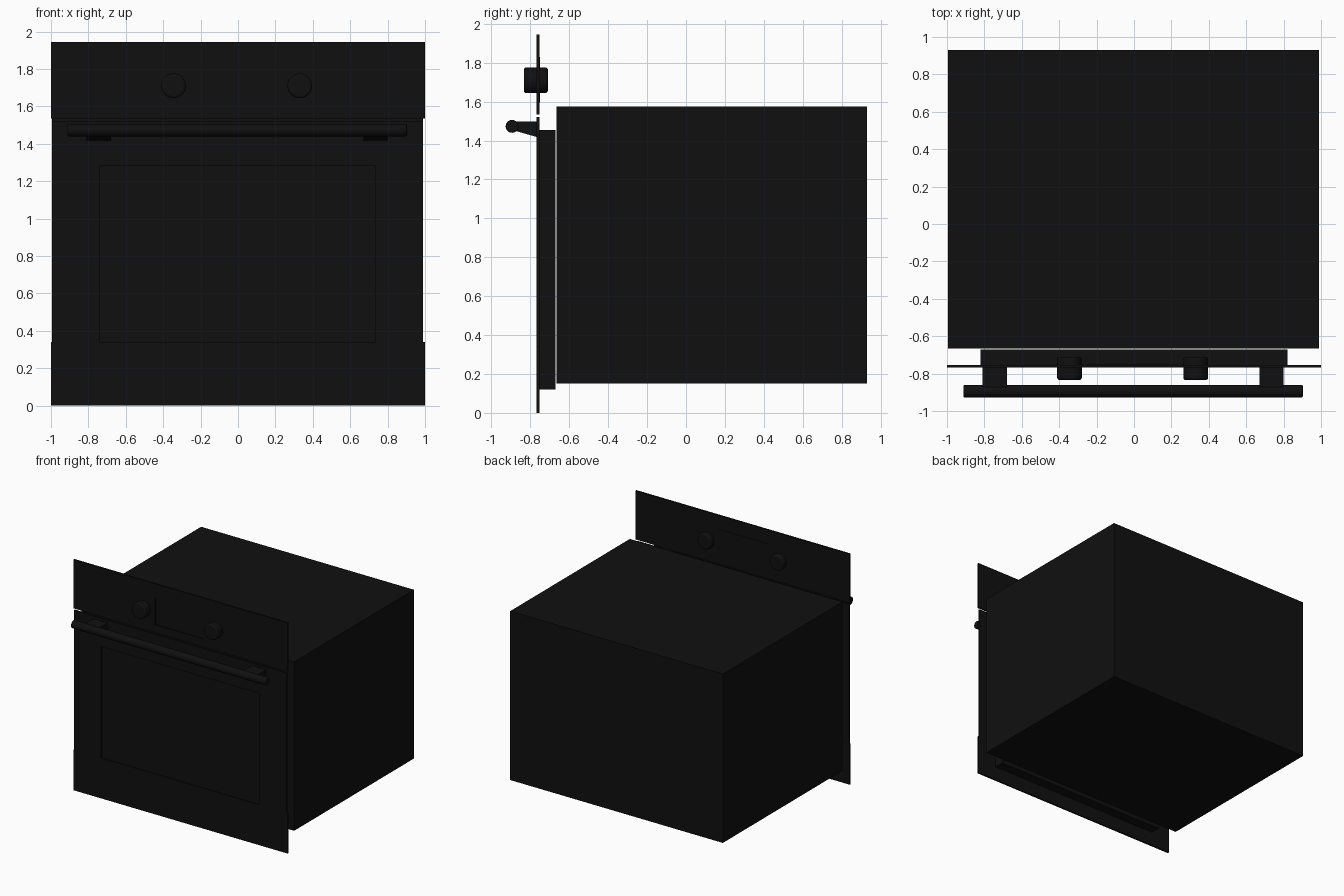
import bpy, bmesh
from math import pi
from mathutils import Matrix

if "Cube" in bpy.data.objects:
    bpy.data.objects.remove(bpy.data.objects["Cube"])

black = bpy.data.materials.new("black_enamel")
black.diffuse_color = (0.005, 0.005, 0.005, 1)
black.use_nodes = True
black.node_tree.nodes["Principled BSDF"].inputs["Base Color"].default_value = black.diffuse_color


def finish(name, bm, bevel=0.0, smooth=False):
    bmesh.ops.recalc_face_normals(bm, faces=bm.faces)
    me = bpy.data.meshes.new(name)
    bm.to_mesh(me)
    bm.free()
    ob = bpy.data.objects.new(name, me)
    bpy.context.collection.objects.link(ob)
    me.materials.append(black)
    if bevel:
        m = ob.modifiers.new("bevel", 'BEVEL')
        m.width, m.segments = bevel, 3
        m.limit_method, m.angle_limit = 'ANGLE', 0.7
    if smooth:
        bpy.ops.object.select_all(action='DESELECT')
        ob.select_set(True)
        bpy.context.view_layer.objects.active = ob
        bpy.ops.object.shade_smooth_by_angle()
    return ob


def box(name, x, y, z, bevel=0.0):
    bm = bmesh.new()
    bmesh.ops.create_cube(bm, size=1)
    for v in bm.verts:
        v.co = [lo + (c + 0.5) * (hi - lo) for c, (lo, hi) in zip(v.co, (x, y, z))]
    return finish(name, bm, bevel)


def prism(name, points, offset):
    """Extrude a closed polygon of 3D points."""
    bm = bmesh.new()
    f = bm.faces.new([bm.verts.new(p) for p in points])
    r = bmesh.ops.extrude_face_region(bm, geom=[f])
    bmesh.ops.translate(bm, vec=offset,
                        verts=[v for v in r["geom"] if isinstance(v, bmesh.types.BMVert)])
    return finish(name, bm)


def frame(name, outer, inner, y0, y1):
    """Rectangular plate with a rectangular opening; rects are x0, x1, z0, z1."""
    bm = bmesh.new()

    def ring(r, y):
        x0, x1, z0, z1 = r
        return [bm.verts.new(p) for p in ((x0, y, z0), (x1, y, z0), (x1, y, z1), (x0, y, z1))]
    rings = [ring(outer, y0), ring(inner, y0), ring(inner, y1), ring(outer, y1)]
    for k in range(4):
        a, b = rings[k], rings[(k + 1) % 4]
        for i in range(4):
            j = (i + 1) % 4
            bm.faces.new((a[i], a[j], b[j], b[i]))
    return finish(name, bm)


def cylinder(name, radius, length, centre, axis, bevel):
    bm = bmesh.new()
    bmesh.ops.create_cone(bm, cap_ends=True, segments=48, radius1=radius,
                          radius2=radius, depth=length)
    rot = Matrix.Rotation(pi / 2, 4, 'Y' if axis == 'X' else 'X')
    bmesh.ops.transform(bm, matrix=Matrix.Translation(centre) @ rot, verts=bm.verts)
    return finish(name, bm, bevel, smooth=True)


# Oven body and the inner block of the door
box("oven_body", (-0.995, 0.99), (-0.665, 0.93), (0.15, 1.575))
box("door_inner_block", (-0.82, 0.82), (-0.755, -0.67), (0.12, 1.455))

# Door front: frame open at the bottom, with a recessed glass
outline = [(-0.995, 0.34), (-0.74, 0.34), (-0.74, 1.28), (0.735, 1.28),
           (0.735, 0.34), (0.99, 0.34), (0.99, 1.52), (-0.995, 1.52)]
prism("door_frame", [(x, -0.768, z) for x, z in outline], (0, 0.014, 0))
box("door_glass", (-0.75, 0.745), (-0.759, -0.753), (0.33, 1.29))

# Lower panel
box("lower_panel", (-1, 1), (-0.768, -0.753), (0, 0.34))

# Control panel with inset display
frame("control_panel", (-1, 1, 1.535, 1.945), (-0.235, 0.22, 1.6, 1.825), -0.768, -0.753)
box("display", (-0.245, 0.23), (-0.76, -0.75), (1.595, 1.83))

# Knobs
for side, x in (("left", -0.345), ("right", 0.33)):
    cylinder(side + "_knob", 0.066, 0.124, (x, -0.772, 1.71), 'Y', 0.012)

# Handle bar and its wedge-shaped mounts
cylinder("handle_bar", 0.033, 1.815, (-0.005, -0.894, 1.473), 'X', 0.006)
wedge = [(-0.756, 1.415), (-0.756, 1.497), (-0.885, 1.497), (-0.885, 1.452)]
for side, x in (("left", -0.81), ("right", 0.67)):
    prism(side + "_handle_mount", [(x, y, z) for y, z in wedge], (0.13, 0, 0))
